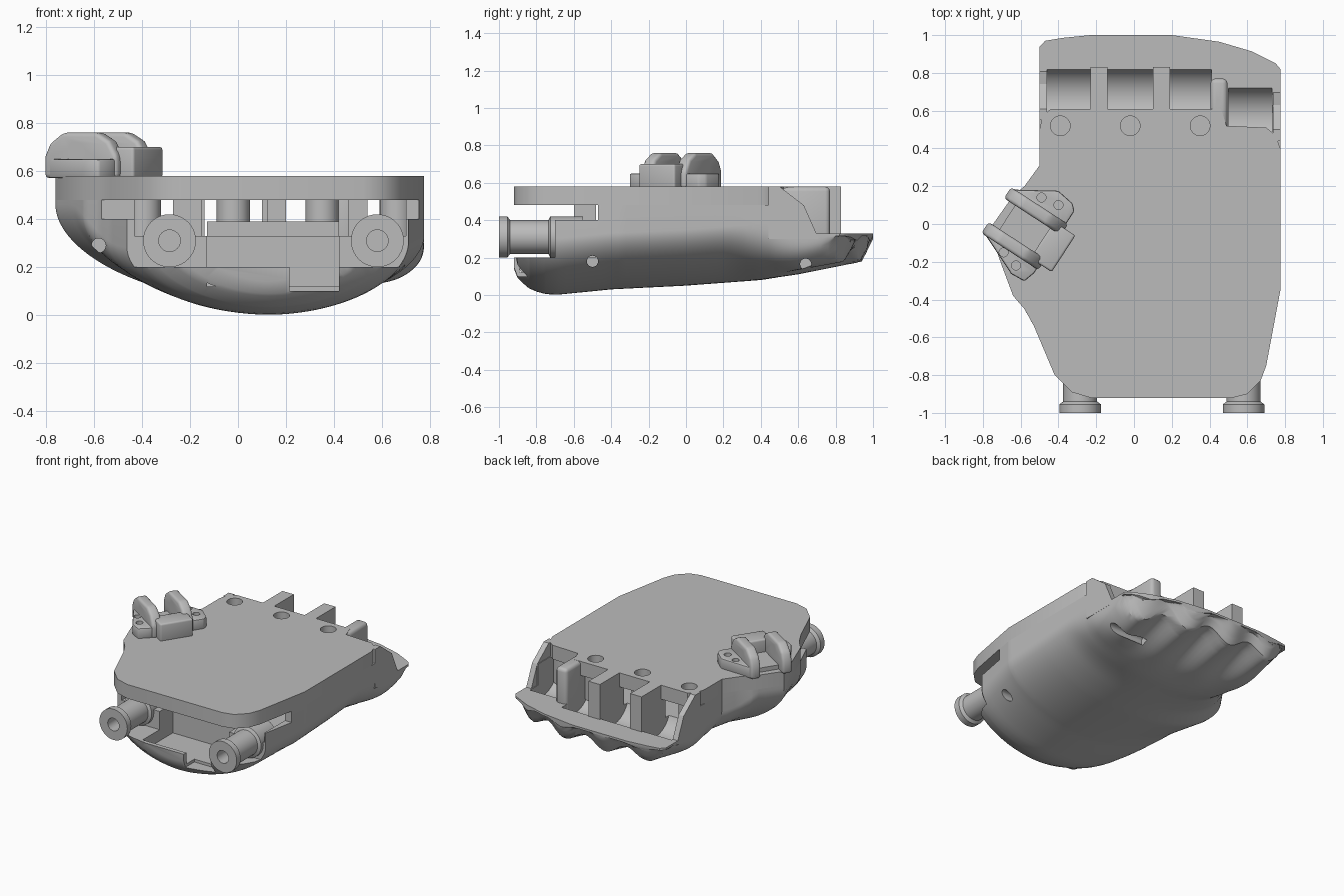
import bpy, bmesh, math
from mathutils import Matrix, Vector

if "Cube" in bpy.data.objects:
    bpy.data.objects.remove(bpy.data.objects["Cube"])

grey = bpy.data.materials.new("grey_plastic")
grey.use_nodes = True
grey.diffuse_color = (0.5, 0.5, 0.5, 1)
grey.node_tree.nodes["Principled BSDF"].inputs["Base Color"].default_value = (0.5, 0.5, 0.5, 1)


def make(name, bm, matrix=None):
    if matrix:
        bm.transform(matrix)
    bmesh.ops.recalc_face_normals(bm, faces=bm.faces)
    mesh = bpy.data.meshes.new(name)
    bm.to_mesh(mesh)
    bm.free()
    mesh.materials.append(grey)
    ob = bpy.data.objects.new(name, mesh)
    bpy.context.collection.objects.link(ob)
    return ob


def prism(name, pts, z0, z1, matrix=None):
    bm = bmesh.new()
    face = bm.faces.new([bm.verts.new((x, y, z0)) for x, y in pts])
    ext = bmesh.ops.extrude_face_region(bm, geom=[face])["geom"]
    bmesh.ops.translate(bm, vec=(0, 0, z1 - z0), verts=[v for v in ext if isinstance(v, bmesh.types.BMVert)])
    return make(name, bm, matrix)


def box(name, x, y, z, matrix=None):
    return prism(name, [(x[0], y[0]), (x[1], y[0]), (x[1], y[1]), (x[0], y[1])], z[0], z[1], matrix)


def rod(name, a, b, r, n=32):
    a, b = Vector(a), Vector(b)
    bm = bmesh.new()
    bmesh.ops.create_cone(bm, cap_ends=True, segments=n, radius1=r, radius2=r, depth=(b - a).length)
    return make(name, bm, Matrix.Translation((a + b) / 2) @ (b - a).to_track_quat("Z", "Y").to_matrix().to_4x4())


def apply(ob, kind, **settings):
    mod = ob.modifiers.new(kind, kind)
    for key, value in settings.items():
        setattr(mod, key, value)
    bpy.context.view_layer.objects.active = ob
    bpy.ops.object.modifier_apply(modifier=mod.name)


def cut(ob, *cutters):
    for c in cutters:
        apply(ob, "BOOLEAN", operation="DIFFERENCE", solver="EXACT", object=c)
        bpy.data.objects.remove(c)


def smooth(ob, angle=35):
    bpy.ops.object.select_all(action="DESELECT")
    ob.select_set(True)
    bpy.context.view_layer.objects.active = ob
    bpy.ops.object.shade_smooth_by_angle(angle=math.radians(angle))


def bevel(ob, width, segments=3):
    apply(ob, "BEVEL", width=width, segments=segments, limit_method="ANGLE")
    smooth(ob)


def lerp(table, t):
    for (a, va), (b, vb) in zip(table, table[1:]):
        if t <= b:
            return va + (vb - va) * max(0, t - a) / (b - a)
    return table[-1][1]


def ease(a, b, t):
    t = min(1, max(0, (t - a) / (b - a)))
    return t * t * (3 - 2 * t)


# Plan outline and keel line, as (y, value)
LEFT = [(-0.92, -0.23), (-0.89, -0.33), (-0.8, -0.42), (-0.54, -0.53), (-0.45, -0.58), (-0.38, -0.64),
        (-0.22, -0.7), (-0.05, -0.76), (-0.02, -0.76), (0.15, -0.64), (0.2, -0.58), (0.31, -0.5),
        (0.94, -0.5), (0.97, -0.47), (0.985, -0.38), (1.0, -0.23)]
RIGHT = [(-0.92, 0.52), (-0.9, 0.6), (-0.83, 0.67), (-0.75, 0.7), (-0.35, 0.775), (0.82, 0.775),
         (0.85, 0.75), (0.915, 0.62), (0.965, 0.45), (1.0, 0.2)]
KEEL = [(-0.92, 0.14), (-0.9, 0.09), (-0.85, 0.04), (-0.78, 0.01), (-0.7, 0.0), (-0.4, 0.03), (0, 0.05),
        (0.4, 0.08), (0.6, 0.11), (0.8, 0.15), (0.95, 0.18), (1.0, 0.2)]
MID = 0.13


def bottom(x, y):
    keel, yn = lerp(KEEL, y), min(y, 0.8)
    xl, xr = lerp(LEFT, yn), lerp(RIGHT, yn)
    back = ease(0.2, 0.7, y)
    if x < MID:
        u, h = (MID - x) / (MID - xl), 0.28 + 0.18 * ease(0.5, 0.76, -xl)
    else:
        u, h = (x - MID) / (xr - MID), 0.3
    p = 1.9 + 1.6 * back
    h = min(h, 0.46 - 0.17 * back - keel)
    z = keel + h * (1 - max(0, 1 - min(1, u) ** p) ** (1 / p))
    # Finger ridges and turned-up rear edge
    z += 0.075 * ease(0.45, 0.95, y) * (1 - math.cos(math.tau * (x + 0.02) / 0.33)) / 2
    edge = 1 - 0.17 * max(0, (x - 0.2) / 0.57) ** 1.7 - 0.04 * max(0, (-0.23 - x) / 0.27) ** 2
    z += 0.1 * (1 - min(1, max(0, (edge - y) / 0.06)))
    return min(z, 0.315)if y > 0.62 else z


# Palm shell, lofted from front to back
ys = sorted({round(-0.92 + 0.04 * i, 3) for i in range(49)} | {y for y, _ in LEFT + RIGHT})
N = 64
bm = bmesh.new()
rings = []
for y in ys:
    xl, xr = lerp(LEFT, y), lerp(RIGHT, y)
    xs = [(xl + xr) / 2 - (xr - xl) / 2 * math.cos(math.pi * i / N) for i in range(N + 1)]
    ring = [(x, y, bottom(x, y)) for x in xs] + [(xr, y, 0.48), (xl, y, 0.48)]
    rings.append([bm.verts.new(p) for p in ring])
for a, b in zip(rings, rings[1:]):
    for i in range(len(a)):
        j = (i + 1) % len(a)
        bm.faces.new((a[i], a[j], b[j], b[i]))
bm.faces.new(rings[0])
bm.faces.new(rings[-1])
shell = make("palm_shell", bm)
cut(shell,
    box("c", (-1, 1), (0.63, 1.1), (0.33, 0.6)),
    box("c", (-1, 1), (-1, -0.7), (0.2, 0.6)),
    box("c", (-1, 1), (-0.8, -0.47), (0.4, 0.6)),
    box("c", (-0.43, 0.7), (-0.75, 0.5), (0.33, 0.6)),
    box("c", (-0.45, 0.47), (0.4, 0.7), (0.33, 0.6)),
    box("c", (0.42, 0.73), (0.4, 0.7), (0.33, 0.6)),
    box("c", (-0.13, 0.42), (-0.89, -0.55), (0.12, 0.6)),
    box("c", (0.215, 0.42), (-1, -0.8), (0.1, 0.6)),
    rod("c", (0.35, -0.5, 0.18), (0.9, -0.5, 0.18), 0.03, 20),
    rod("c", (0.45, 0.64, 0.165), (0.9, 0.64, 0.165), 0.03, 20),
    rod("c", (-0.58, -0.8, 0.29), (-0.58, -0.25, 0.29), 0.03, 20))
# Curved knuckle slots
SLOTS = [(-0.46, -0.23, 0.67), (-0.14, 0.1, 0.67), (0.19, 0.41, 0.67), (0.5, 0.73, 0.57)]
for x0, x1, y in SLOTS:
    cut(shell, rod("c", (x0, y, 0.4), (x1, y, 0.4), 0.165, 48))
smooth(shell, 30)

# Cover plate with screw recesses
rear = [(-0.5, 0.5), (-0.485, 0.57), (-0.44, 0.61), (0.46, 0.61), (0.49, 0.52), (0.7, 0.51), (0.75, 0.47), (0.775, 0.4)]
outline = [(x, y) for y, x in LEFT if y < 0.4] + rear + [(x, y) for y, x in reversed(RIGHT) if y < 0.4]
cover = prism("cover_plate", outline, 0.48, 0.58)
SCREWS = [(-0.39, 0.52), (-0.02, 0.52), (0.35, 0.52), (0.66, 0.43)]
cut(cover, *[rod("c", (x, y, 0.52), (x, y, 0.7), 0.052) for x, y in SCREWS])
smooth(cover)
for x, y in SCREWS:
    smooth(rod("screw_post", (x, y, 0.3), (x, y, 0.5), 0.07))

# Dividers between the fingers, and the side cheeks
for x0, x1, y1 in [(-0.23, -0.14, 0.83), (0.1, 0.19, 0.83)]:
    box("finger_divider", (x0, x1), (0.56, y1), (0.25, 0.58))
post = box("rounded_divider", (0.405, 0.495), (0.5, 0.77), (0.22, 0.579))
bevel(post, 0.025)
cut(post, rod("c", (0.447, 0.65, 0.5), (0.447, 0.65, 0.7), 0.014, 16))
turn = Matrix(((0, 0, 1, 0), (1, 0, 0, 0), (0, 1, 0, 0), (0, 0, 0, 1)))
for x, y in [(-0.5, 0.55), (0.735, 0.44)]:
    prism("side_cheek", [(y, 0.3), (y + 0.27, 0.3), (y + 0.19, 0.48), (y + 0.06, 0.58), (y, 0.58)], x, x + 0.04, turn)

# Wrist pins
profile = [(0, -0.9), (0.045, -0.9), (0.045, -1), (0.11, -1), (0.11, -0.955), (0.09, -0.94),
           (0.09, -0.735), (0.11, -0.725), (0.11, -0.55), (0, -0.55)]
for x in (-0.285, 0.58):
    bm = bmesh.new()
    vs = [bm.verts.new((r, y, 0)) for r, y in profile]
    es = [bm.edges.new(e) for e in zip(vs, vs[1:])]
    bmesh.ops.spin(bm, geom=vs + es, cent=(0, 0, 0), axis=(0, 1, 0), angle=math.tau, steps=40)
    bmesh.ops.remove_doubles(bm, verts=bm.verts, dist=0.0005)
    smooth(make("wrist_pin", bm, Matrix.Translation((x, 0, 0.31))))

# Inner supports behind the wrist opening
for x0, x1, y in [(-0.27, -0.15, -0.6), (0.46, 0.54, -0.6), (0.12, 0.2, -0.2)]:
    box("inner_support", (x0, x1), (y, y + 0.12), (0.2, 0.48))
box("inner_shelf", (-0.13, 0.42), (-0.4, -0.3), (0.3, 0.39))

# Thumb bracket, built in its own turned frame
frame = Matrix.Translation((-0.57, -0.03, 0)) @ Matrix.Rotation(math.radians(-33), 4, "Z")
upright = Matrix(((1, 0, 0, 0), (0, 0, 1, 0), (0, 1, 0, 0), (0, 0, 0, 1)))
ear = [(-0.19, 0.57), (-0.19, 0.66), (-0.165, 0.715), (-0.1, 0.76), (0.07, 0.76), (0.13, 0.725), (0.17, 0.66), (0.17, 0.57)]
for v in (-0.145, 0.075):
    e = prism("thumb_ear", ear, v, v + 0.07, frame @ upright)
    bevel(e, 0.018)
    a, b = (frame @ Vector((-0.03, w, 0.68)) for w in (v - 0.1, v + 0.17))
    cut(e, rod("c", a, b, 0.04, 24))
bevel(box("thumb_stop", (0.1, 0.235), (-0.115, 0.115), (0.57, 0.7), frame), 0.012)
box("thumb_base", (-0.12, 0.12), (-0.1, 0.1), (0.57, 0.61), frame)
tabs = [([(-0.19, 0.1), (-0.19, 0.13), (0.03, 0.265), (0.13, 0.25), (0.16, 0.22), (0.16, 0.1)], [(-0.49, 0.14), (-0.4, 0.1)]),
        ([(-0.18, -0.1), (-0.17, -0.14), (0.06, -0.24), (0.14, -0.235), (0.16, -0.17), (0.16, -0.1)], [(-0.69, -0.15), (-0.625, -0.22)])]
for pts, holes in tabs:
    tab = prism("thumb_tab", pts, 0.57, 0.65, frame)
    bevel(tab, 0.01, 2)
    cut(tab, *[rod("c", (x, y, 0.585), (x, y, 0.8), 0.024, 20) for x, y in holes])
